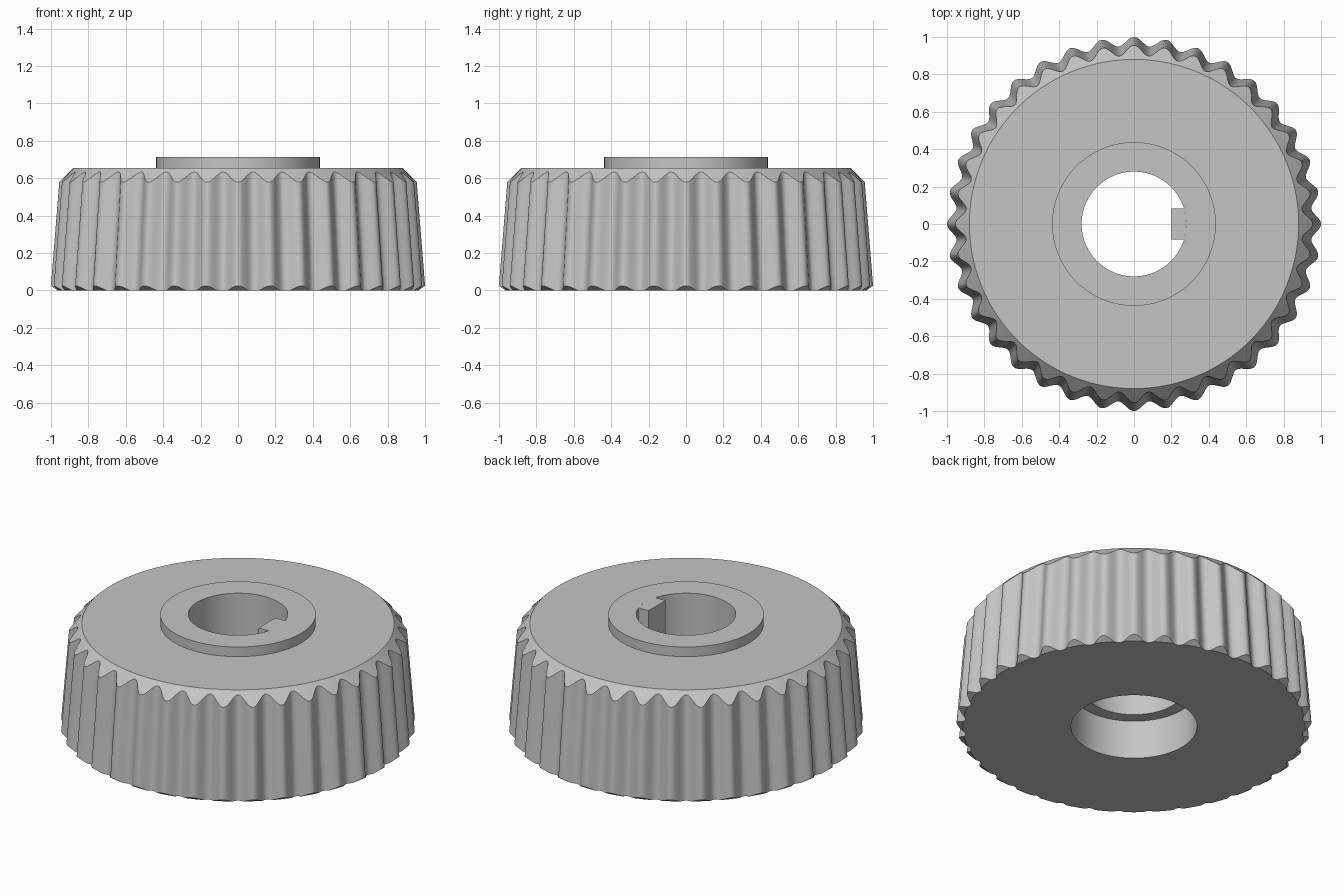
import bpy, bmesh, math

cube = bpy.data.objects.get("Cube")
if cube:
    bpy.data.objects.remove(cube, do_unlink=True)

LOBES = 36
SEGMENTS = LOBES * 16
HEIGHT, HUB_TOP = 0.655, 0.715
BORE, HUB, RECESS = 0.28, 0.4375, 0.355
TAPER = 0.08

metal = bpy.data.materials.new("plain grey")
metal.use_nodes = True
grey = (0.56, 0.56, 0.56, 1)
metal.diffuse_color = grey
metal.node_tree.nodes["Principled BSDF"].inputs["Base Color"].default_value = grey


def finish(bm, name):
    """Clean up the mesh, make the object and shade it."""
    bmesh.ops.remove_doubles(bm, verts=bm.verts, dist=1e-5)
    bmesh.ops.recalc_face_normals(bm, faces=bm.faces)
    mesh = bpy.data.meshes.new(name)
    bm.to_mesh(mesh)
    bm.free()
    mesh.materials.append(metal)
    obj = bpy.data.objects.new(name, mesh)
    bpy.context.collection.objects.link(obj)
    bpy.ops.object.select_all(action='DESELECT')
    obj.select_set(True)
    bpy.context.view_layer.objects.active = obj
    bpy.ops.object.shade_smooth_by_angle(angle=math.radians(30))


def section(angle):
    """Closed (radius, z) section; chamfer cones trim the fluted tapered wall."""
    wall = 0.977 + 0.025 * math.cos(LOBES * angle)
    low = max(0, (wall - 0.965) / (1.4 + TAPER))
    high = (0.88 + HEIGHT - wall) / (1 - TAPER)
    return [(RECESS, 0), (min(wall, 0.965), 0),
            (wall - TAPER * low, low), (wall - TAPER * high, high),
            (0.88, HEIGHT), (HUB, HEIGHT), (HUB, HUB_TOP),
            (BORE, HUB_TOP), (BORE, 0.24), (RECESS, 0.24)]


# Fluted wheel with hub, bore and recess underneath
bm = bmesh.new()
rings = []
for i in range(SEGMENTS):
    a = math.tau * i / SEGMENTS
    rings.append([bm.verts.new((r * math.cos(a), r * math.sin(a), z))
                  for r, z in section(a)])
for i, ring in enumerate(rings):
    after = rings[(i + 1) % SEGMENTS]
    for j in range(len(ring)):
        k = (j + 1) % len(ring)
        bm.faces.new((ring[j], after[j], after[k], ring[k]))
finish(bm, "fluted_wheel")

# Key standing into the bore, with its outer end following the bore wall
bm = bmesh.new()
half = 0.083
spread = math.asin(half / BORE)
outline = [(0.2, half), (0.2, -half)]
for i in range(9):
    a = spread * (i / 4 - 1)
    outline.append((BORE * math.cos(a), BORE * math.sin(a)))
face = bm.faces.new([bm.verts.new((x, y, 0.35)) for x, y in outline])
top = bmesh.ops.extrude_face_region(bm, geom=[face], use_keep_orig=True)["geom"]
bmesh.ops.translate(bm, vec=(0, 0, HUB_TOP - 0.35),
                    verts=[g for g in top if isinstance(g, bmesh.types.BMVert)])
finish(bm, "bore_key")
